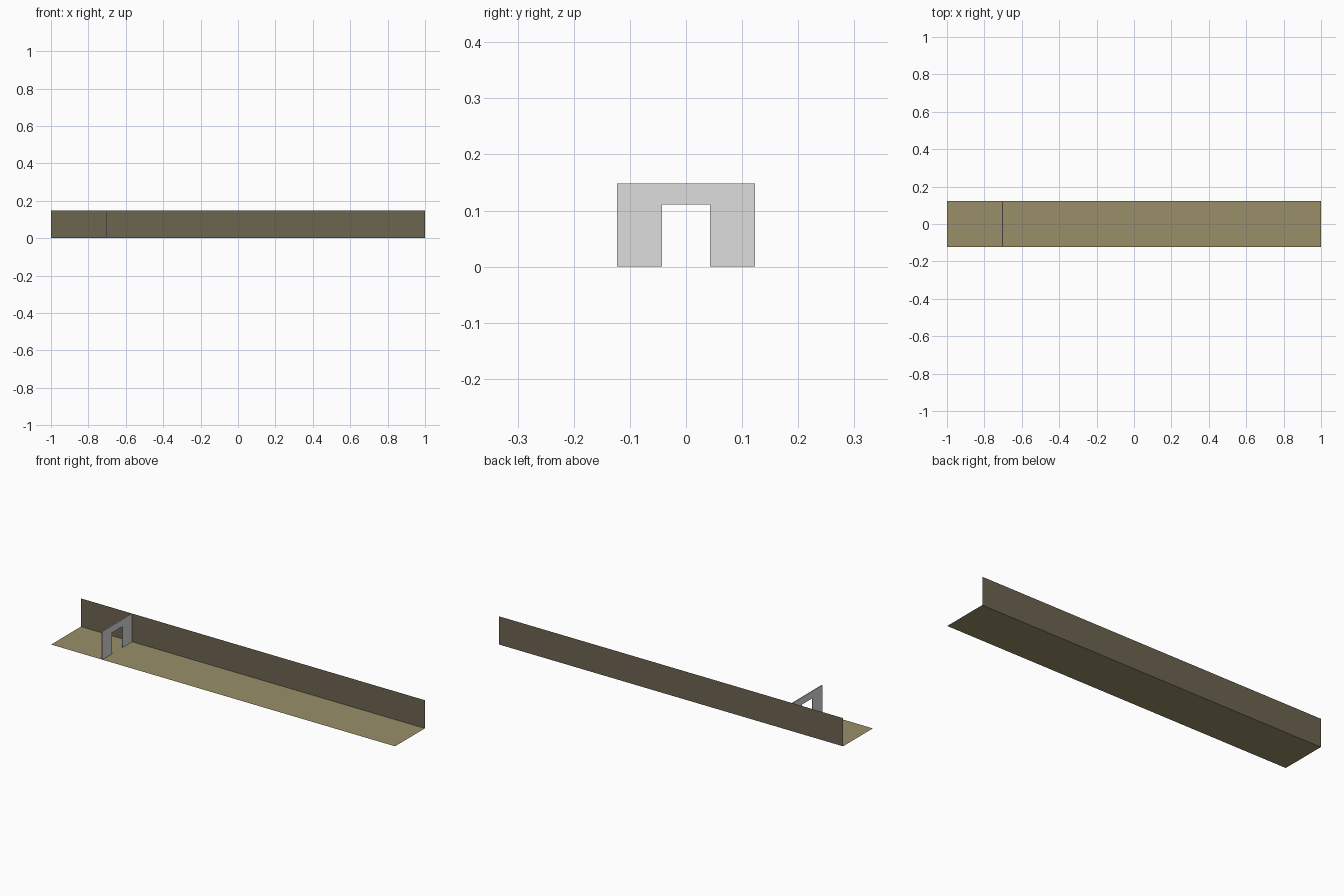
import bpy
import bmesh

if "Cube" in bpy.data.objects:
    bpy.data.objects.remove(bpy.data.objects["Cube"], do_unlink=True)

UNIT = 2 / 81                       # corridor is 81 x 10 x 6 units
LENGTH, DEPTH, HEIGHT = 81 * UNIT, 10 * UNIT, 6 * UNIT
GAP = 0.0004                        # keeps touching faces from overlapping


def make_material(name, colour):
    mat = bpy.data.materials.new(name)
    mat.use_nodes = True
    mat.diffuse_color = (*colour, 1)
    mat.node_tree.nodes["Principled BSDF"].inputs["Base Color"].default_value = (*colour, 1)
    return mat


def make_sheet(name, points, mat, thickness=0):
    """One flat polygon, optionally extruded along x."""
    bm = bmesh.new()
    face = bm.faces.new([bm.verts.new(p) for p in points])
    if thickness:
        result = bmesh.ops.extrude_face_region(bm, geom=[face], use_keep_orig=True)
        moved = [g for g in result["geom"] if isinstance(g, bmesh.types.BMVert)]
        bmesh.ops.translate(bm, verts=moved, vec=(thickness, 0, 0))
        bmesh.ops.recalc_face_normals(bm, faces=bm.faces)
    mesh = bpy.data.meshes.new(name)
    bm.to_mesh(mesh)
    bm.free()
    mesh.materials.append(mat)
    obj = bpy.data.objects.new(name, mesh)
    bpy.context.collection.objects.link(obj)
    return obj


floor_mat = make_material("tan floor", (0.32, 0.275, 0.14))
wall_mat = make_material("dark olive wall", (0.152, 0.128, 0.081))
arch_mat = make_material("light grey", (0.73, 0.73, 0.73))

x, y = LENGTH / 2, DEPTH / 2

# Floor and back wall: single flat sheets
make_sheet("floor", [(-x, -y, 0), (x, -y, 0), (x, y, 0), (-x, y, 0)], floor_mat)
make_sheet("back_wall", [(-x, y, 0), (x, y, 0), (x, y, HEIGHT), (-x, y, HEIGHT)], wall_mat)

# Cross wall with a doorway, mirrored from one half outline
door_half, door_top = 1.75 * UNIT, 4.5 * UNIT
half = [(door_half, door_top), (door_half, GAP), (y - GAP, GAP), (y - GAP, HEIGHT)]
outline = half + [(-py, pz) for py, pz in reversed(half)]
thickness = 0.2 * UNIT
arch_x = -x + 12 * UNIT - thickness / 2
make_sheet("doorway_wall", [(arch_x, py, pz) for py, pz in outline], arch_mat, thickness)
